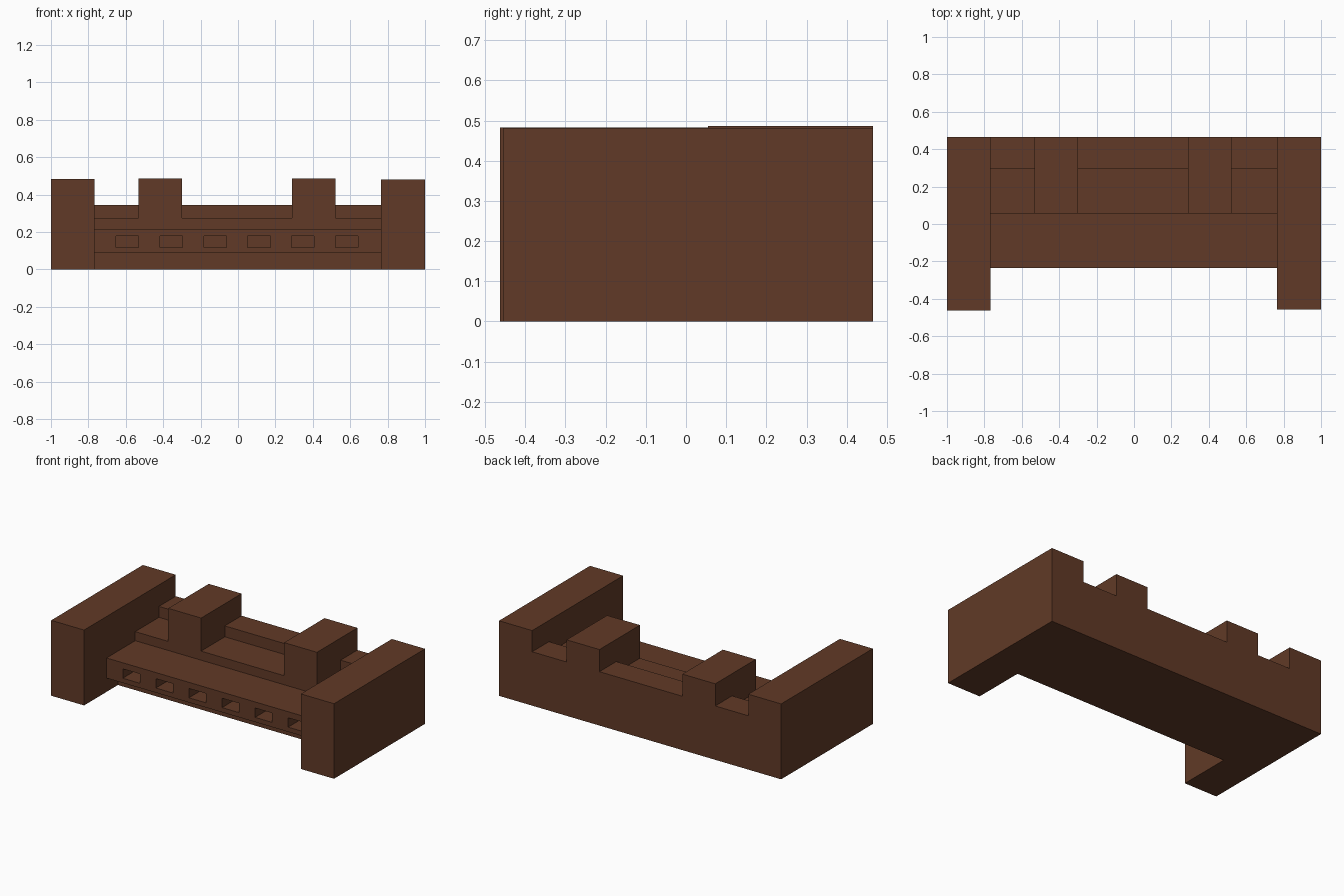
import bpy, bmesh
from mathutils import Matrix, Vector

if "Cube" in bpy.data.objects:
    bpy.data.objects.remove(bpy.data.objects["Cube"])

brown = bpy.data.materials.new("brown")
brown.diffuse_color = (0.12, 0.042, 0.02, 1)
brown.use_nodes = True
brown.node_tree.nodes["Principled BSDF"].inputs["Base Color"].default_value = brown.diffuse_color


def finish(name, bm):
    bmesh.ops.recalc_face_normals(bm, faces=bm.faces)
    mesh = bpy.data.meshes.new(name)
    bm.to_mesh(mesh)
    bm.free()
    mesh.materials.append(brown)
    ob = bpy.data.objects.new(name, mesh)
    bpy.context.collection.objects.link(ob)
    return ob


def add_box(bm, x, y, z):
    lo, hi = Vector((x[0], y[0], z[0])), Vector((x[1], y[1], z[1]))
    m = Matrix.Translation((lo + hi) / 2) @ Matrix.Diagonal((*(hi - lo), 1))
    bmesh.ops.create_cube(bm, size=1, matrix=m)


def box(name, x, y, z):
    bm = bmesh.new()
    add_box(bm, x, y, z)
    return finish(name, bm)


# Side walls
box("left_wall", (-1, -0.767), (-0.463, 0.465), (0, 0.483))
box("right_wall", (0.765, 1), (-0.456, 0.465), (0, 0.481))

# Stepped body: a side profile (y, z) extruded along x
profile = [(-0.12, 0), (0.465, 0), (0.465, 0.345), (0.295, 0.345), (0.295, 0.275),
           (0.055, 0.275), (0.055, 0.217), (-0.235, 0.217), (-0.235, 0.088), (-0.12, 0.088)]
bm = bmesh.new()
face = bm.faces.new([bm.verts.new((-0.767, y, z)) for y, z in profile])
ext = bmesh.ops.extrude_face_region(bm, geom=[face], use_keep_orig=True)
bmesh.ops.translate(bm, vec=(1.532, 0, 0),
                    verts=[v for v in ext["geom"] if isinstance(v, bmesh.types.BMVert)])
body = finish("stepped_body", bm)

# Row of six window recesses in the front ledge
bm = bmesh.new()
for i in range(6):
    x = -0.652 + i * 0.2345
    add_box(bm, (x, x + 0.121), (-0.3, -0.12), (0.118, 0.178))
cutter = finish("window_cutter", bm)
cutter.hide_render = True
cutter.hide_viewport = True
mod = body.modifiers.new("windows", "BOOLEAN")
mod.operation = "DIFFERENCE"
mod.solver = "EXACT"
mod.object = cutter

# Two towers standing on the upper steps
for name, x0 in (("left_tower", -0.533), ("right_tower", 0.288)):
    box(name, (x0, x0 + 0.233), (0.055, 0.465), (0.275, 0.487))
